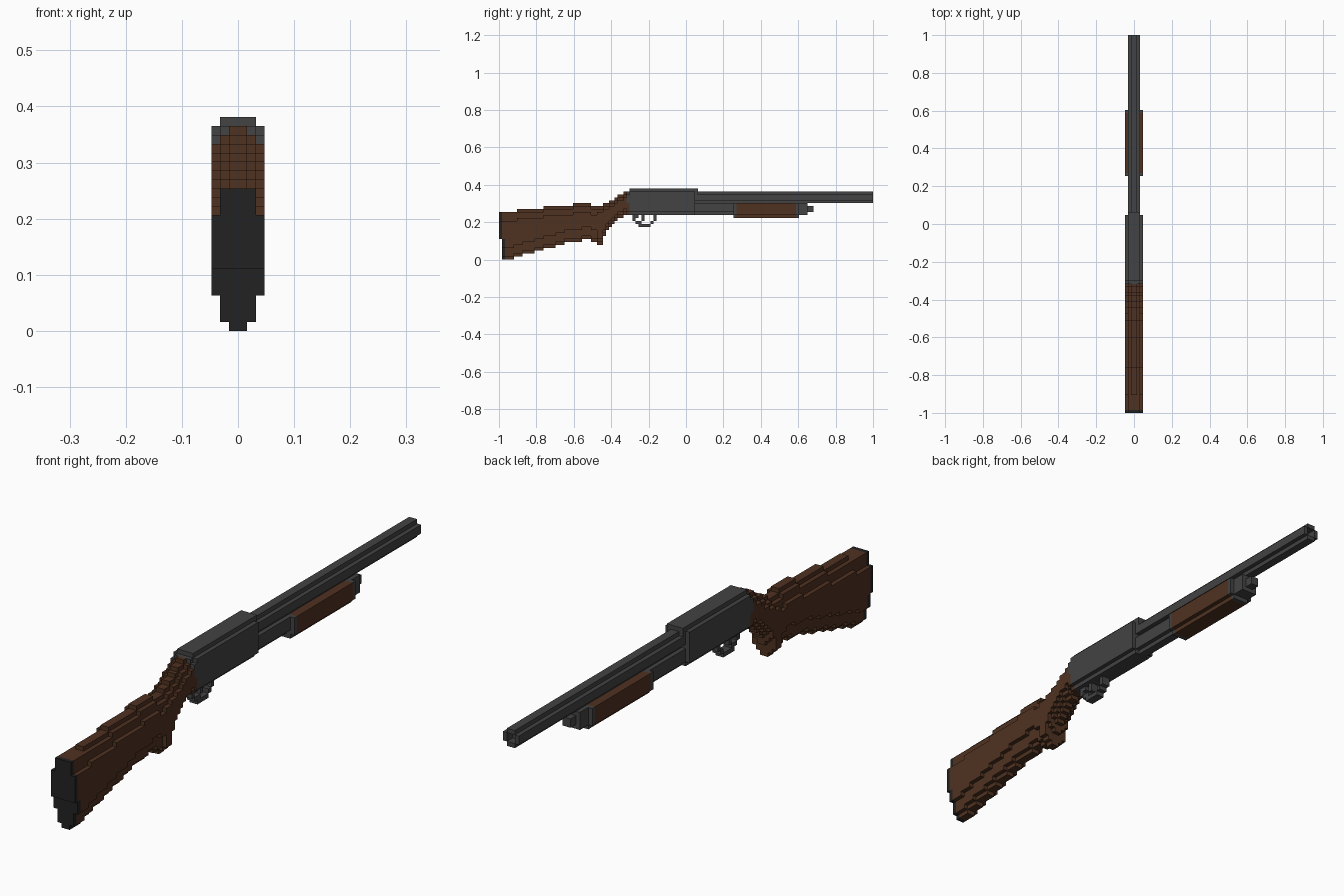
import bpy, bmesh
from mathutils import Matrix, Vector

cube = bpy.data.objects.get("Cube")
if cube:
    bpy.data.objects.remove(cube, do_unlink=True)

V = 2 / 126          # size of one block
MID = 63             # middle of the length, in blocks


def material(name, rgb):
    m = bpy.data.materials.new(name)
    m.use_nodes = True
    m.diffuse_color = (*rgb, 1)
    bsdf = next(n for n in m.node_tree.nodes if n.type == 'BSDF_PRINCIPLED')
    bsdf.inputs["Base Color"].default_value = (*rgb, 1)
    bsdf.inputs["Roughness"].default_value = 0.8
    return m


steel = material("gunmetal grey", (0.056, 0.056, 0.056))
wood = material("walnut brown", (0.078, 0.032, 0.015))
rubber = material("rubber black", (0.016, 0.016, 0.016))


def blocks(name, mat, boxes):
    """Boxes in block units: (width, y0, y1, z0, z1[, x centre])."""
    bm = bmesh.new()
    for w, y0, y1, z0, z1, *x in boxes:
        if y1 <= y0 or z1 <= z0:
            continue
        centre = Vector((x[0] if x else 0, (y0 + y1) / 2 - MID, (z0 + z1) / 2)) * V
        scale = Matrix.Diagonal((w * V, (y1 - y0) * V, (z1 - z0) * V, 1))
        bmesh.ops.create_cube(bm, size=1, matrix=Matrix.Translation(centre) @ scale)
    mesh = bpy.data.meshes.new(name)
    bm.to_mesh(mesh)
    bm.free()
    mesh.materials.append(mat)
    bpy.context.collection.objects.link(bpy.data.objects.new(name, mesh))


def rounded(y0, y1, z0, z1, low=(1, 3), high=(1, 2)):
    """Stepped oval section: 2 wide at the edges, then 4, then 6 in the middle."""
    a, b = z0 + low[0], z0 + sum(low)
    d, c = z1 - high[0], z1 - sum(high)
    return [(2, y0, y1, z0, a), (4, y0, y1, a, b), (6, y0, y1, b, c),
            (4, y0, y1, c, d), (2, y0, y1, d, z1)]


# Butt pad
blocks("butt_pad", rubber, [
    (6, 0, 1, 7, 13), (4, 0, 1, 13, 16),
    (2, 1, 2, 0, 1), (4, 1, 2, 1, 4), (6, 1, 2, 4, 7)])

# Butt stock: runs of (start, end, bottom, top), flat-topped next to the pad
stock = [(2, 5, 0, 16), (5, 6, 1, 16), (6, 8, 1, 17), (8, 12, 2, 17),
         (12, 15, 3, 17), (15, 19, 4, 18), (19, 22, 5, 18), (22, 25, 6, 18),
         (25, 28, 6, 19), (28, 31, 7, 19), (31, 33, 6, 18)]
parts = [(6, 1, 2, 7, 13), (4, 1, 2, 13, 16)]
for run in stock:
    parts += rounded(*run, high=(0, 3) if run[3] == 16 else (1, 2))
blocks("butt_stock", wood, parts)

# Grip and neck, climbing to the receiver
neck = [(33, 35, 5, 18), (35, 36, 8, 19), (36, 37, 10, 19), (37, 38, 11, 20),
        (38, 39, 12, 20), (39, 40, 13, 21), (40, 42, 14, 22), (42, 43, 15, 23)]
parts = [(4, 43, 44, 15, 16), (6, 43, 44, 16, 19)]
for run in neck:
    parts += rounded(*run, low=(1, 1), high=(1, 1))
blocks("grip_neck", wood, parts)

# Receiver with its raised top and narrow floor
blocks("receiver", steel, [
    (6, 43, 44, 19, 22), (4, 43, 44, 22, 23),
    (6, 44, 66, 16, 23), (4, 44, 67, 23, 24), (4, 66, 67, 22, 23),
    (4, 44, 66, 15, 16)])

# Trigger guard loop and trigger
blocks("trigger_guard", steel, [
    (2, 45, 47, 14, 15), (2, 45, 46, 13, 14), (2, 46, 48, 12, 13),
    (2, 47, 51, 11, 12), (2, 51, 52, 12, 13), (2, 52, 53, 13, 15)])
blocks("trigger", steel, [(2, 48, 49, 13, 15)])

# Barrel, stepped round, with a hollow muzzle
blocks("barrel", steel, [
    (2, 66, 126, 22, 23), (4, 66, 124, 20, 22), (2, 66, 126, 19, 20),
    (1, 124, 126, 20, 22, -1.5), (1, 124, 126, 20, 22, 1.5)])

# Magazine tube under the barrel
blocks("magazine_tube", steel, [
    (4, 66, 80, 18, 19), (2, 80, 101, 18, 19), (4, 66, 101, 16, 18),
    (2, 66, 101, 15, 16), (4, 101, 104, 15, 19), (2, 104, 106, 16, 18)])

# Sliding fore-end with metal collars
blocks("fore_end", wood, [(6, 80, 100, 15, 19), (4, 80, 100, 14, 15)])
for name, y in (("rear_collar", 79), ("front_collar", 100)):
    blocks(name, steel, [(6, y, y + 1, 15, 19), (4, y, y + 1, 14, 15)])
